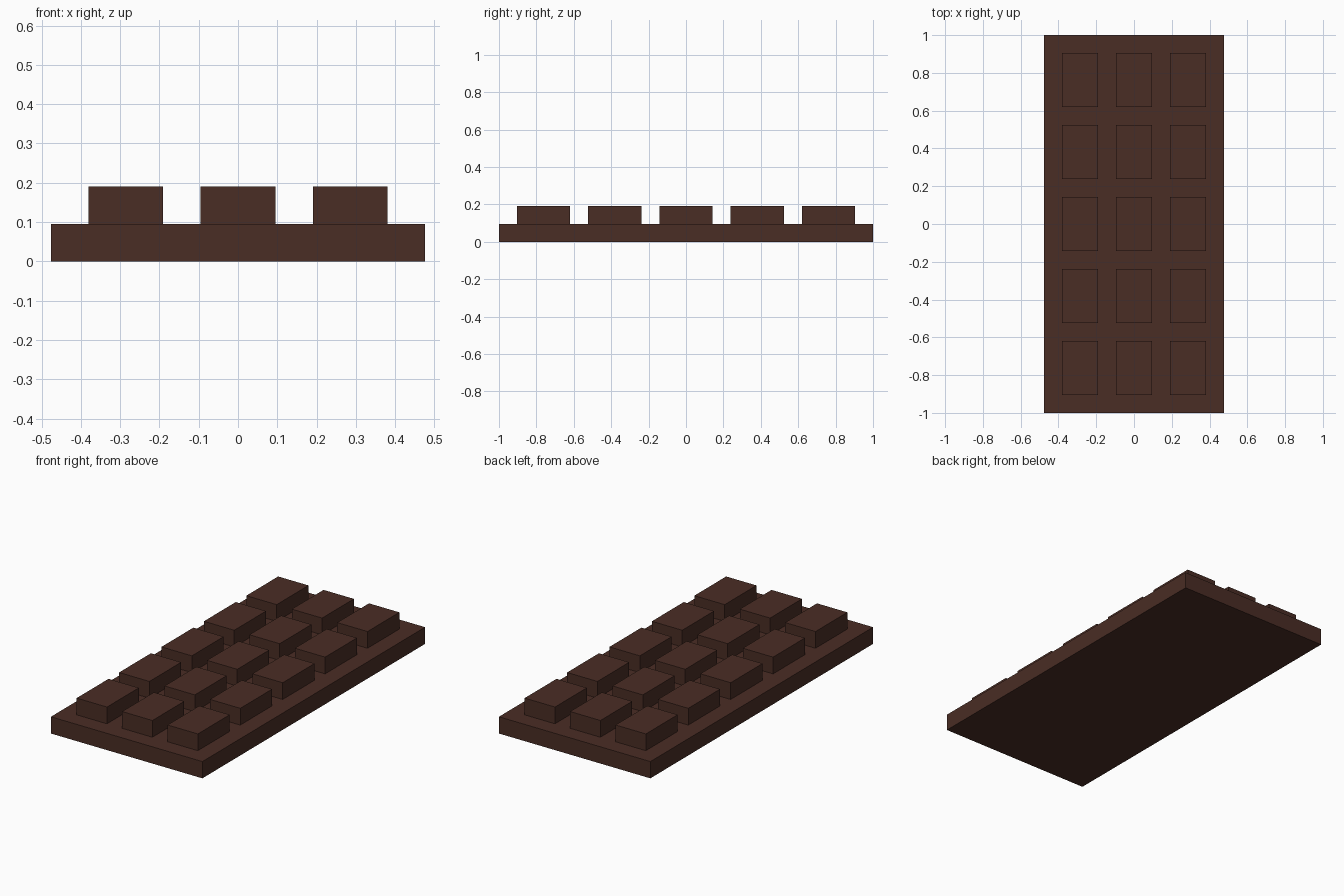
import bpy
import bmesh
from mathutils import Matrix, Vector

if "Cube" in bpy.data.objects:
    bpy.data.objects.remove(bpy.data.objects["Cube"])

U = 2 / 21          # one module: the bar is 10 x 21 modules, each layer 1 high
COLS, ROWS = 3, 5

chocolate = bpy.data.materials.new("dark_chocolate")
chocolate.diffuse_color = (0.068, 0.026, 0.018, 1)
chocolate.use_nodes = True
chocolate.node_tree.nodes["Principled BSDF"].inputs["Base Color"].default_value = chocolate.diffuse_color


def box_mesh(name, size, open_bottom=False):
    """Box standing on z = 0, centred in x and y."""
    bm = bmesh.new()
    m = Matrix.Translation((0, 0, size[2] / 2)) @ Matrix.Diagonal((*size, 1))
    bmesh.ops.create_cube(bm, size=1, matrix=m)
    if open_bottom:
        bottom = [f for f in bm.faces if f.normal.z < -0.5]
        bmesh.ops.delete(bm, geom=bottom, context='FACES_ONLY')
    mesh = bpy.data.meshes.new(name)
    bm.to_mesh(mesh)
    bm.free()
    mesh.materials.append(chocolate)
    return mesh


def add(name, mesh, loc=(0, 0, 0)):
    ob = bpy.data.objects.new(name, mesh)
    ob.location = Vector(loc)
    bpy.context.collection.objects.link(ob)
    return ob


# Flat slab under the whole bar
add("bar_base", box_mesh("bar_base", (10 * U, 21 * U, U)))

# Raised pieces, 2 x 3 modules with one-module gaps
piece = box_mesh("bar_piece", (2 * U, 3 * U, U), open_bottom=True)
for i in range(COLS):
    for j in range(ROWS):
        x = (i - (COLS - 1) / 2) * 3 * U
        y = (j - (ROWS - 1) / 2) * 4 * U
        add(f"piece_{i + 1}_{j + 1}", piece, (x, y, U))
